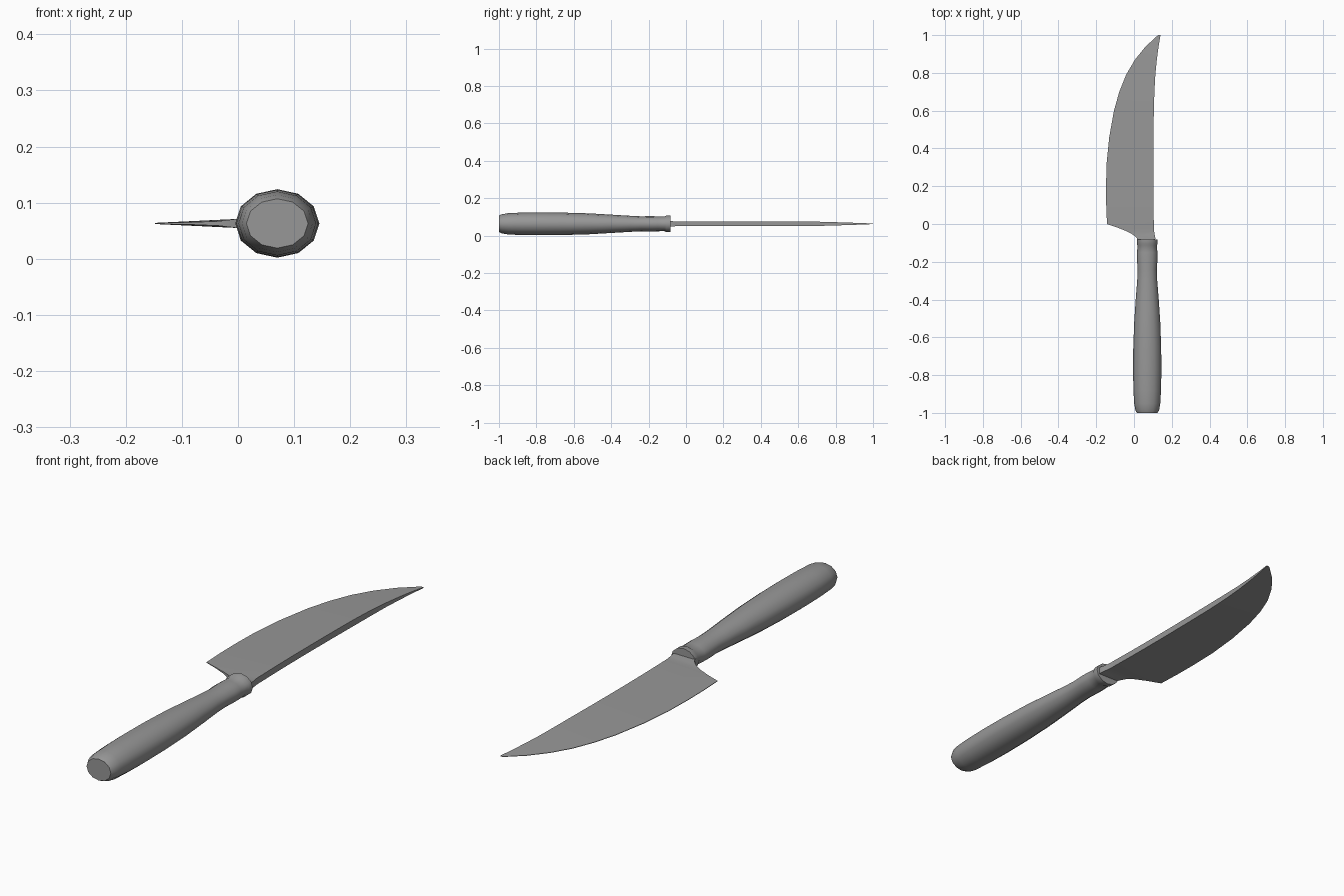
import bpy, bmesh, math

if "Cube" in bpy.data.objects:
    bpy.data.objects.remove(bpy.data.objects["Cube"])

CX, CZ = 0.07, 0.063

steel = bpy.data.materials.new("dark_grey")
steel.diffuse_color = (0.31, 0.31, 0.31, 1)
steel.use_nodes = True
steel.node_tree.nodes["Principled BSDF"].inputs["Base Color"].default_value = steel.diffuse_color


def loft(name, rings, angle):
    """Skin a list of equal-length point rings and cap both ends."""
    bm = bmesh.new()
    rows = [[bm.verts.new(p) for p in ring] for ring in rings]
    n = len(rows[0])
    for a, b in zip(rows, rows[1:]):
        for i in range(n):
            j = (i + 1) % n
            bm.faces.new((a[i], a[j], b[j], b[i]))
    bm.faces.new(rows[0])
    bm.faces.new(rows[-1])
    bmesh.ops.recalc_face_normals(bm, faces=bm.faces)
    mesh = bpy.data.meshes.new(name)
    bm.to_mesh(mesh)
    bm.free()
    mesh.materials.append(steel)
    obj = bpy.data.objects.new(name, mesh)
    bpy.context.collection.objects.link(obj)
    bpy.ops.object.select_all(action='DESELECT')
    obj.select_set(True)
    bpy.context.view_layer.objects.active = obj
    bpy.ops.object.shade_smooth_by_angle(angle=math.radians(angle))
    return obj


def oval(y, rx, rz, sides=12):
    return [(CX + rx * math.cos(2 * math.pi * i / sides), y,
             CZ + rz * math.sin(2 * math.pi * i / sides)) for i in range(sides)]


def wedge(y, edge, spine, t_edge, t_spine):
    return [(edge, y, CZ - t_edge), (spine, y, CZ - t_spine),
            (spine, y, CZ + t_spine), (edge, y, CZ + t_edge)]


# Handle: oval grip narrowing to a neck with a small collar (y, x radius, z radius)
grip = [(-1.0, .055, .044), (-.985, .063, .051), (-.95, .069, .057),
        (-.88, .073, .060), (-.78, .075, .061), (-.66, .074, .060),
        (-.52, .069, .056), (-.40, .061, .049), (-.30, .053, .043),
        (-.24, .051, .040), (-.19, .054, .041), (-.15, .054, .040),
        (-.115, .051, .039), (-.105, .055, .045), (-.083, .055, .045)]
loft("handle", [oval(*s) for s in grip], 50)

# Blade: wedge sections from bolster to tip (y, edge x, spine x, edge and spine half thickness)
sections = [(-.10, .020, .110, .014, .014), (-.075, .015, .113, .013, .014),
            (-.058, -.003, .110, .008, .013), (-.040, -.035, .107, .004, .013),
            (-.020, -.085, .105, .002, .013), (0, -.143, .105, .001, .013),
            (.10, -.147, .103, .001, .013), (.20, -.148, .102, .001, .013),
            (.32, -.145, .102, .001, .013), (.46, -.131, .103, .001, .013),
            (.60, -.106, .105, .001, .013), (.70, -.078, .108, .001, .0115),
            (.79, -.042, .113, .001, .009), (.87, .005, .121, .001, .0065),
            (.94, .062, .130, .001, .004), (1.0, .127, .140, .0006, .0015)]
loft("blade", [wedge(*s) for s in sections], 35)
